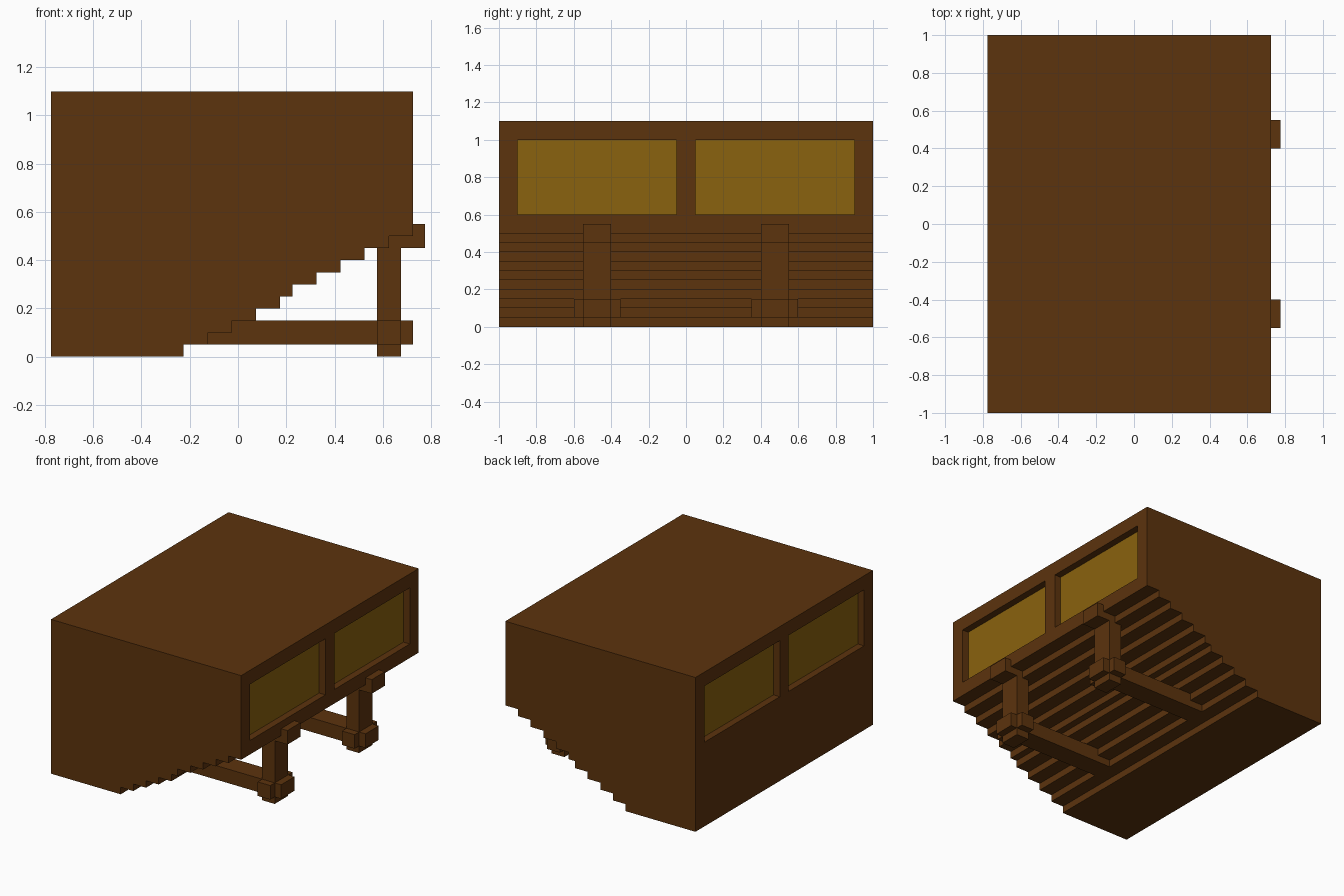
import bpy, bmesh
from mathutils import Vector

if "Cube" in bpy.data.objects:
    bpy.data.objects.remove(bpy.data.objects["Cube"], do_unlink=True)


def material(name, color):
    mat = bpy.data.materials.new(name)
    mat.use_nodes = True
    mat.diffuse_color = color
    mat.node_tree.nodes["Principled BSDF"].inputs["Base Color"].default_value = color
    return mat


WOOD = material("brown wood", (0.107, 0.033, 0.004, 1))
GLASS = material("amber glass", (0.254, 0.122, 0.0044, 1))


def add_object(name, bm, mats):
    bmesh.ops.recalc_face_normals(bm, faces=bm.faces)
    mesh = bpy.data.meshes.new(name)
    bm.to_mesh(mesh)
    bm.free()
    for mat in mats:
        mesh.materials.append(mat)
    obj = bpy.data.objects.new(name, mesh)
    bpy.context.collection.objects.link(obj)
    return obj


def box(name, x, y, z):
    bm = bmesh.new()
    bmesh.ops.create_cube(bm, size=1)
    for v in bm.verts:
        v.co = Vector([r[0] if c < 0 else r[1] for c, r in zip(v.co, (x, y, z))])
    return add_object(name, bm, [WOOD])


# Cabin: side profile with a stepped underside, extruded along y
BACK, FRONT, TOP = -0.775, 0.725, 1.1
riser_x = [-0.225, -0.125, -0.025, 0.075, 0.175, 0.225, 0.325, 0.425, 0.525, 0.625]
profile = [(BACK, TOP), (BACK, 0)]
for i, x in enumerate(riser_x):
    profile += [(x, 0.05 * i), (x, 0.05 * (i + 1))]
profile += [(FRONT, 0.5), (FRONT, TOP)]

bm = bmesh.new()
side = bm.faces.new([bm.verts.new((x, -1, z)) for x, z in profile])
ext = bmesh.ops.extrude_face_region(bm, geom=[side])["geom"]
bmesh.ops.translate(bm, vec=(0, 2, 0), verts=[g for g in ext if isinstance(g, bmesh.types.BMVert)])
bmesh.ops.recalc_face_normals(bm, faces=bm.faces)
bm.normal_update()


def end_walls():
    return [f for f in bm.faces
            if all(abs(v.co.x - BACK) < 1e-4 for v in f.verts)
            or all(abs(v.co.x - FRONT) < 1e-4 for v in f.verts)]


# Windows: divide both end walls, then sink the panes
cuts = [((0, 0, z), (0, 0, 1)) for z in (0.6, 1.0)]
cuts += [((0, y, 0), (0, 1, 0)) for y in (-0.9, -0.05, 0.05, 0.9)]
for point, normal in cuts:
    faces = end_walls()
    edges = list({e for f in faces for e in f.edges})
    verts = list({v for f in faces for v in f.verts})
    bmesh.ops.bisect_plane(bm, geom=verts + edges + faces, dist=1e-5,
                           plane_co=point, plane_no=normal)
bm.normal_update()
panes = []
for f in end_walls():
    c = f.calc_center_median()
    if 0.6 < c.z < 1.0 and 0.05 < abs(c.y) < 0.9:
        panes.append(f)
bmesh.ops.inset_individual(bm, faces=panes, thickness=0, depth=-0.05)
for f in panes:
    f.material_index = 1
add_object("cabin", bm, [WOOD, GLASS])

# Supports under the overhang, one on each side
for label, s in (("front", -1), ("back", 1)):
    def span(a, b):
        return sorted((s * a, s * b))
    box(label + "_post", (0.575, 0.675), span(0.4, 0.55), (0, 0.5))
    box(label + "_bracket", (0.625, 0.775), span(0.4, 0.55), (0.45, 0.55))
    box(label + "_beam", (-0.125, 0.725), span(0.4, 0.55), (0.05, 0.15))
    box(label + "_collar", (0.575, 0.675), span(0.35, 0.6), (0.05, 0.15))
